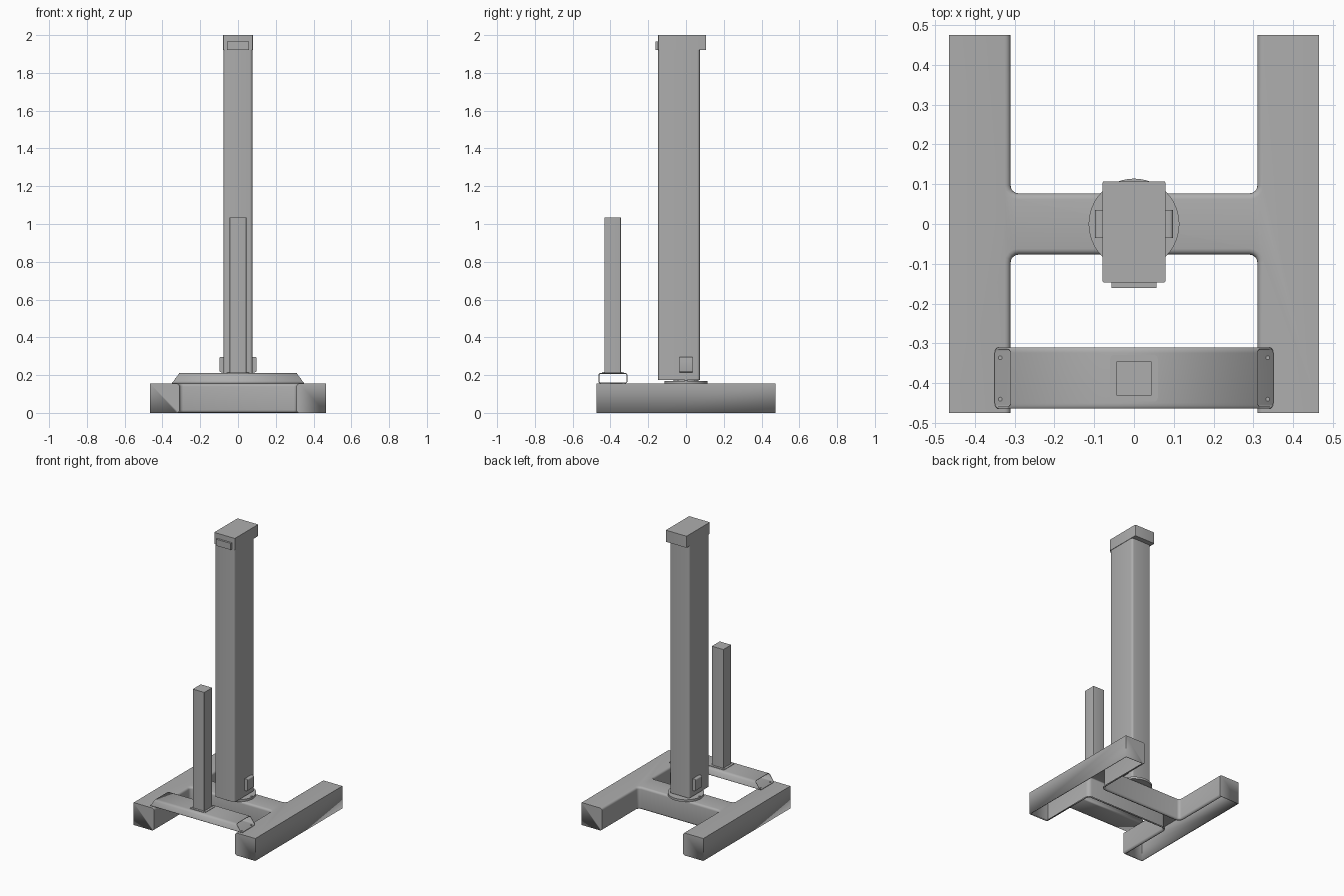
import bpy, bmesh
from math import radians, pi, cos, sin
from mathutils import Vector, Matrix

old = bpy.data.objects.get("Cube")
if old:
    bpy.data.objects.remove(old, do_unlink=True)

grey = bpy.data.materials.new("mid grey")
grey.use_nodes = True
COLOUR = (0.42, 0.42, 0.42, 1)
grey.diffuse_color = COLOUR
grey.node_tree.nodes["Principled BSDF"].inputs["Base Color"].default_value = COLOUR


def finish(bm, name, wall=0):
    """Turn a bmesh into a named, shaded object, optionally thin walled."""
    bmesh.ops.recalc_face_normals(bm, faces=bm.faces)
    mesh = bpy.data.meshes.new(name)
    bm.to_mesh(mesh)
    bm.free()
    obj = bpy.data.objects.new(name, mesh)
    bpy.context.collection.objects.link(obj)
    mesh.materials.append(grey)
    if wall:
        mod = obj.modifiers.new("wall", 'SOLIDIFY')
        mod.thickness = wall
        mod.offset = -1
    bpy.ops.object.select_all(action='DESELECT')
    obj.select_set(True)
    bpy.context.view_layer.objects.active = obj
    bpy.ops.object.shade_smooth_by_angle(angle=radians(35))
    return obj


def bevel(bm, edges, size, segments=4):
    bmesh.ops.bevel(bm, geom=edges, offset=size, segments=segments,
                    profile=0.5, affect='EDGES', clamp_overlap=True)


def box(name, low, high, radius=0, axis=2):
    """Box between two corners; edges along one axis may be rounded."""
    low, high = Vector(low), Vector(high)
    bm = bmesh.new()
    bmesh.ops.create_cube(bm, size=1)
    for v in bm.verts:
        v.co = (low + high) / 2 + v.co * (high - low)
    if radius:
        edges = [e for e in bm.edges
                 if abs((e.verts[0].co - e.verts[1].co).normalized()[axis]) > 0.9]
        bevel(bm, edges, radius)
    return finish(bm, name)


def disc(name, x, y, z, radius, height, sides=16):
    bm = bmesh.new()
    bmesh.ops.create_cone(bm, cap_ends=True, segments=sides, radius1=radius,
                          radius2=radius, depth=height,
                          matrix=Matrix.Translation((x, y, z + height / 2)))
    return finish(bm, name)


# H-shaped base: rounded shell, open underneath
OUT, INN, END, BAR, TOP = 0.465, 0.31, 0.475, 0.077, 0.155
quarter = [(OUT, END), (INN, END), (INN, BAR)]
half = quarter + [(-x, y) for x, y in reversed(quarter)]
outline = half + [(-x, -y) for x, y in half]
bm = bmesh.new()
floor = bm.faces.new([bm.verts.new((x, y, 0)) for x, y in outline])
lid = bmesh.ops.extrude_face_region(bm, geom=[floor], use_keep_orig=True)["geom"]
for v in lid:
    if isinstance(v, bmesh.types.BMVert):
        v.co.z = TOP
bmesh.ops.recalc_face_normals(bm, faces=bm.faces)
inner = [e for e in bm.edges if abs(e.verts[0].co.z - e.verts[1].co.z) > 0.1
         and abs(e.verts[0].co.y) < 0.1]
bevel(bm, inner, 0.02)
long_edges = [e for e in bm.edges if abs(e.verts[0].co.z - e.verts[1].co.z) < 0.01
              and not all(abs(v.co.y) > END - 0.01 for v in e.verts)]
bevel(bm, long_edges, 0.015)
bm.normal_update()
under = [f for f in bm.faces if f.normal.z < -0.99 and f.calc_center_median().z < 0.01]
bmesh.ops.delete(bm, geom=under, context='FACES')
finish(bm, "base_frame", wall=0.008)

# Column with its turntable, head and front plate
disc("column_flange", 0, 0, TOP, 0.114, 0.015, 48)
disc("column_hub", 0, 0, TOP, 0.065, 0.03, 32)
box("column", (-0.076, -0.147, 0.175), (0.076, 0.073, 1.95), 0.014)
box("column_head", (-0.079, -0.147, 1.92), (0.079, 0.107, 2), 0.004)
box("head_front_plate", (-0.057, -0.161, 1.92), (0.057, -0.14, 1.965))

# Side latches and flange screws
for side, s in (("left", 1), ("right", -1)):
    xs = sorted((s * 0.07, s * 0.098))
    box(side + "_latch", (xs[0], -0.035, 0.215), (xs[1], 0.035, 0.297), 0.008, 1)
    disc(side + "_flange_screw", s * 0.105, 0, TOP + 0.015, 0.007, 0.003)

# Front bar: hollow tube with slanted open ends
bm = bmesh.new()
Y0, Y1, Z0, Z1, R = -0.464, -0.31, TOP, 0.212, 0.014
profile = []
for cy, cz, start in ((Y1 - R, Z0 + R, -90), (Y1 - R, Z1 - R, 0),
                      (Y0 + R, Z1 - R, 90), (Y0 + R, Z0 + R, 180)):
    for step in range(5):
        a = radians(start + step * 22.5)
        profile.append((cy + R * cos(a), cz + R * sin(a)))
rings = []
for s in (1, -1):
    rings.append([bm.verts.new((s * (0.35 - 0.04 * (z - Z0) / (Z1 - Z0)), y, z))
                  for y, z in profile])
for i in range(len(profile)):
    j = (i + 1) % len(profile)
    bm.faces.new((rings[0][i], rings[0][j], rings[1][j], rings[1][i]))
finish(bm, "front_bar", wall=0.005)

# Screws inside the bar ends, and the post foot with its screws
for side, s in (("left", 1), ("right", -1)):
    for place, y in (("front", -0.44), ("rear", -0.336)):
        disc(f"{side}_{place}_bar_screw", s * 0.336, y, TOP + 0.005, 0.005, 0.002)
        disc(f"{side}_{place}_foot_screw", s * 0.05, y + (0.004 if y < -0.4 else -0.004),
             Z1 + 0.003, 0.005, 0.002)
box("post_foot", (-0.06, -0.446, Z1 - 0.002), (0.06, -0.329, Z1 + 0.003), 0.01)
box("post", (-0.044, -0.431, Z1), (0.044, -0.345, 1.035), 0.002)
